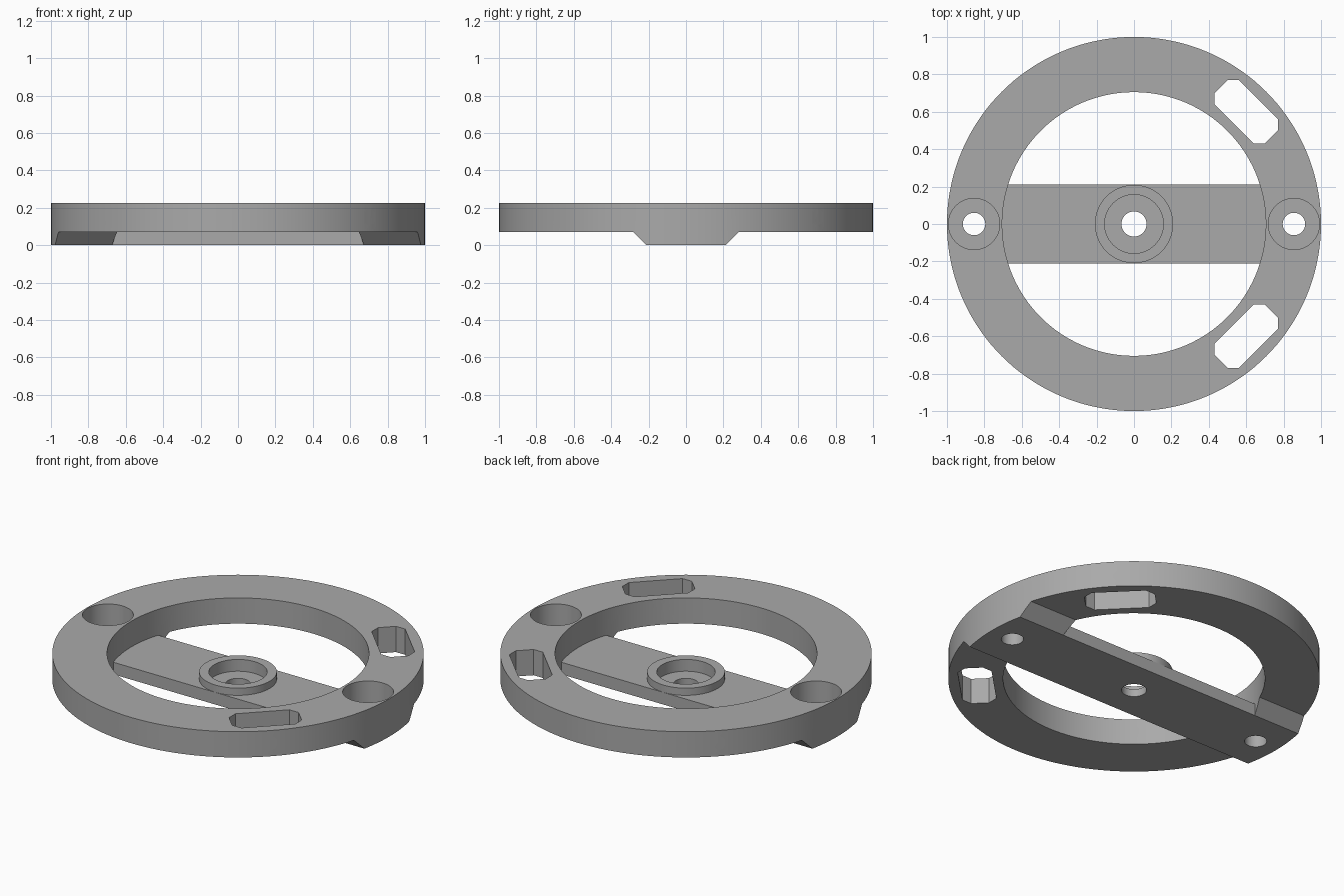
import bpy, bmesh, math
from mathutils import Matrix

if "Cube" in bpy.data.objects:
    bpy.data.objects.remove(bpy.data.objects["Cube"])

RING_TOP, RING_BOTTOM = 0.225, 0.072
BAR_HALF, FOOT_HALF = 0.21, 0.282

grey = bpy.data.materials.new("mid grey")
grey.diffuse_color = (0.4, 0.4, 0.4, 1)
grey.use_nodes = True
grey.node_tree.nodes["Principled BSDF"].inputs["Base Color"].default_value = grey.diffuse_color


def prism(name, points, z0, z1, matrix=None):
    """Extrude a flat outline from z0 to z1, then place it."""
    bm = bmesh.new()
    face = bm.faces.new([bm.verts.new((x, y, z0)) for x, y in points])
    top = bmesh.ops.extrude_face_region(bm, geom=[face])["geom"]
    verts = [v for v in top if isinstance(v, bmesh.types.BMVert)]
    bmesh.ops.translate(bm, vec=(0, 0, z1 - z0), verts=verts)
    if matrix:
        bm.transform(matrix)
    bmesh.ops.recalc_face_normals(bm, faces=bm.faces)
    mesh = bpy.data.meshes.new(name)
    bm.to_mesh(mesh)
    bm.free()
    mesh.materials.append(grey)
    obj = bpy.data.objects.new(name, mesh)
    bpy.context.collection.objects.link(obj)
    return obj


def cylinder(name, r, z0, z1, x=0, n=64, matrix=None):
    pts = [(x + r * math.cos(2 * math.pi * i / n), r * math.sin(2 * math.pi * i / n))
           for i in range(n)]
    return prism(name, pts, z0, z1, matrix)


def combine(target, tool, operation="DIFFERENCE"):
    """Apply a boolean and discard the tool."""
    mod = target.modifiers.new("cut", "BOOLEAN")
    mod.operation, mod.solver, mod.object = operation, "EXACT", tool
    bpy.context.view_layer.objects.active = target
    bpy.ops.object.modifier_apply(modifier=mod.name)
    bpy.data.objects.remove(tool)


# Ring
frame = cylinder("ring_frame", 1.0, 0, RING_TOP, n=144)
combine(frame, cylinder("ring_opening", 0.705, -0.1, 0.4, n=128))

# Clear the underside, leaving two sloped feet where the crossbar meets the ring
slope = (FOOT_HALF - BAR_HALF) / RING_BOTTOM
along_x = Matrix(((0, 0, 1, 0), (1, 0, 0, 0), (0, 1, 0, 0), (0, 0, 0, 1)))
for s in (-1, 1):
    side = [(s * (BAR_HALF - 0.1 * slope), -0.1), (s * 1.2, -0.1),
            (s * 1.2, RING_BOTTOM), (s * FOOT_HALF, RING_BOTTOM)]
    combine(frame, prism("underside", side, -1.2, 1.2, along_x))

# Crossbar and central hub
bar = [(-0.8, -BAR_HALF), (0.8, -BAR_HALF), (0.8, BAR_HALF), (-0.8, BAR_HALF)]
combine(frame, prism("crossbar", bar, 0, RING_BOTTOM), "UNION")
combine(frame, cylinder("hub", 0.209, 0.03, 0.115), "UNION")
combine(frame, cylinder("hub_recess", 0.157, 0.045, 0.4))
combine(frame, cylinder("hub_hole", 0.067, -0.1, 0.4))

# Counterbored bolt holes at the ends of the crossbar
for s in (-1, 1):
    combine(frame, cylinder("counterbore", 0.137, 0.07, 0.4, s * 0.855))
    combine(frame, cylinder("bolt_hole", 0.06, -0.1, 0.4, s * 0.855))

# Chamfered slots on the diagonals, each crossed by a radial hole
u0, u1, t, c = 0.757, 0.94, 0.19, 0.043
slot = [(u0 + c, -t), (u1 - c, -t), (u1, -t + c), (u1, t - c),
        (u1 - c, t), (u0 + c, t), (u0, t - c), (u0, -t + c)]
for k in range(4):
    turn = Matrix.Rotation(math.radians(45 + 90 * k), 4, "Z")
    combine(frame, prism("slot", slot, -0.1, 0.4, turn))
    radial = turn @ Matrix.Translation((0, 0, 0.15)) @ Matrix.Rotation(math.pi / 2, 4, "Y")
    combine(frame, cylinder("radial_hole", 0.04, 0.6, 1.1, n=32, matrix=radial))

# Smooth curved walls with crisp edges
bpy.ops.object.select_all(action="DESELECT")
frame.select_set(True)
bpy.context.view_layer.objects.active = frame
bpy.ops.object.shade_smooth_by_angle(angle=math.radians(30))
